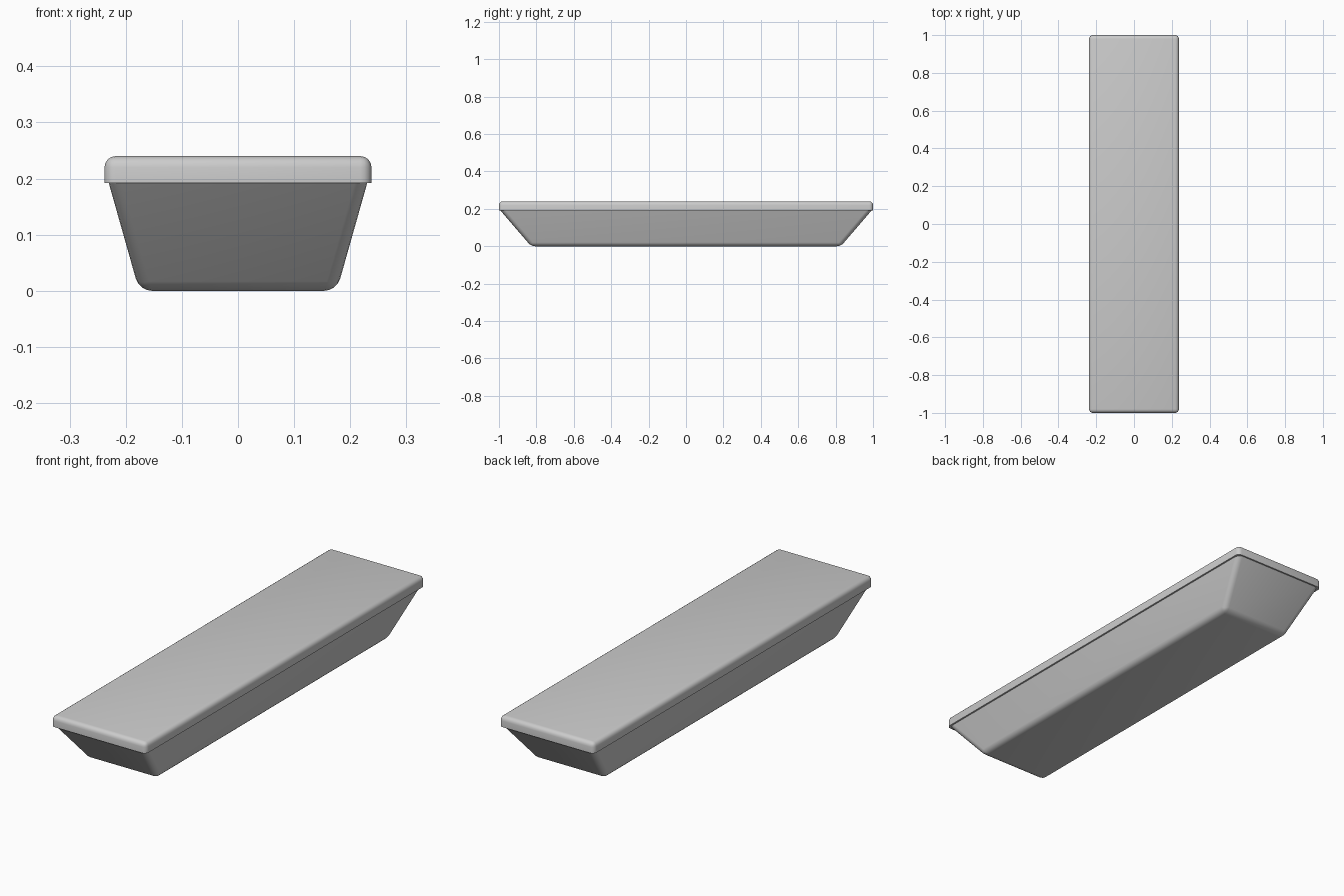
import bpy
import bmesh
import math

if "Cube" in bpy.data.objects:
    bpy.data.objects.remove(bpy.data.objects["Cube"])


def tapered_block(name, low, high, sharp_z, bevel, segments=4):
    """Block between two rectangles (half x, half y, z); edges lying at sharp_z stay crisp."""
    bm = bmesh.new()
    rings = []
    for hx, hy, z in (low, high):
        rings.append([bm.verts.new((sx * hx, sy * hy, z))
                      for sx, sy in ((-1, -1), (1, -1), (1, 1), (-1, 1))])
    bottom, top = rings
    bm.faces.new(bottom[::-1])
    bm.faces.new(top)
    for i in range(4):
        j = (i + 1) % 4
        bm.faces.new((bottom[i], bottom[j], top[j], top[i]))
    rounded = [e for e in bm.edges
               if not all(abs(v.co.z - sharp_z) < 1e-5 for v in e.verts)]
    bmesh.ops.bevel(bm, geom=rounded, offset=bevel, offset_type='OFFSET',
                    segments=segments, profile=0.5, affect='EDGES')
    bmesh.ops.recalc_face_normals(bm, faces=bm.faces)
    mesh = bpy.data.meshes.new(name)
    bm.to_mesh(mesh)
    bm.free()
    obj = bpy.data.objects.new(name, mesh)
    bpy.context.collection.objects.link(obj)
    bpy.ops.object.select_all(action='DESELECT')
    obj.select_set(True)
    bpy.context.view_layer.objects.active = obj
    bpy.ops.object.shade_smooth_by_angle(angle=math.radians(40))
    return obj


# Tapered trough, tucked slightly into the lid
tapered_block("tray_body", (0.176, 0.828, 0.0), (0.232, 1.0 - 0.002, 0.198), 0.198, 0.022)

# Overhanging lid with a rounded top and crisp lower rim
tapered_block("lid", (0.238, 1.0, 0.192), (0.238, 1.0, 0.24), 0.192, 0.02)
